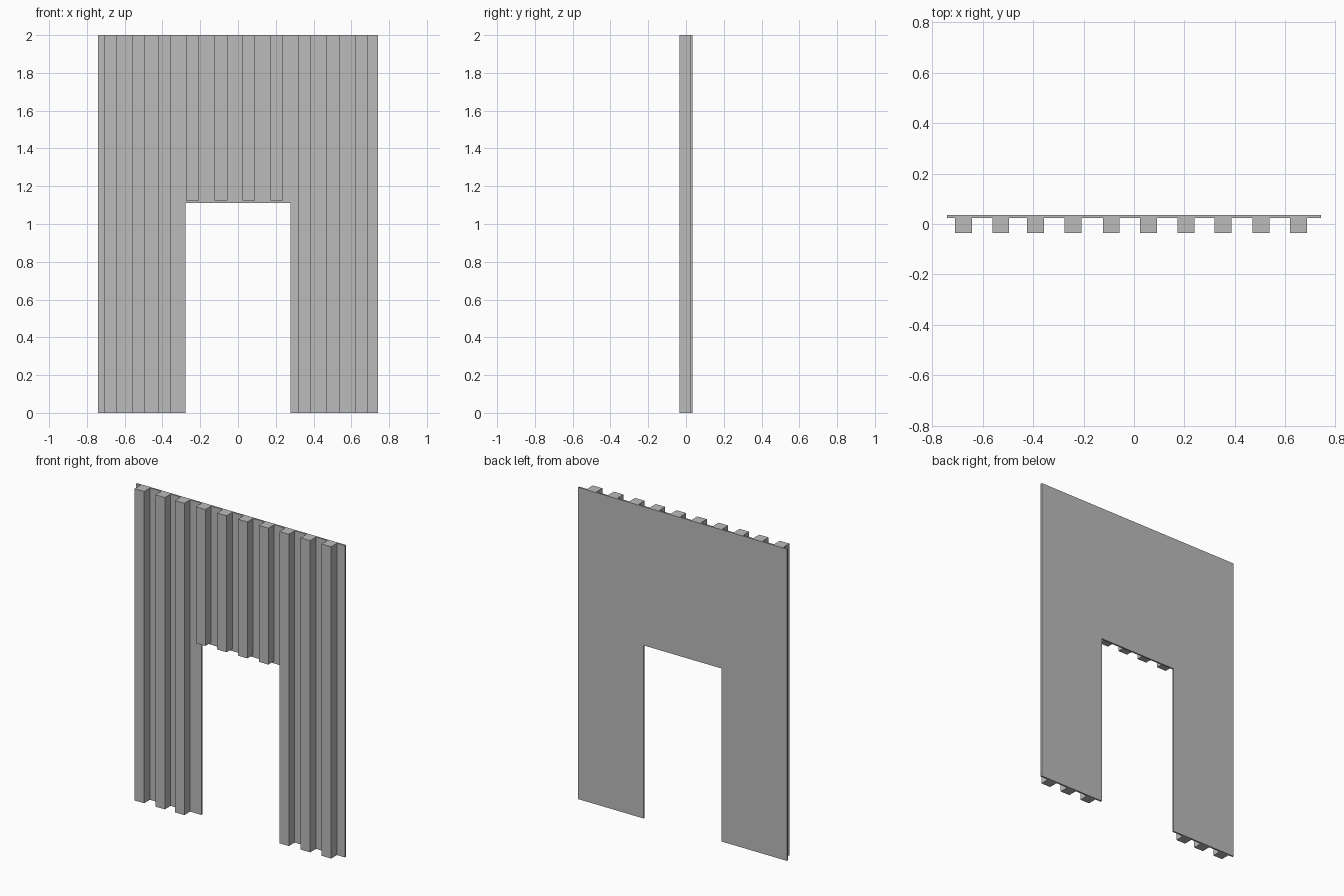
import bpy
import bmesh

cube = bpy.data.objects.get("Cube")
if cube:
    bpy.data.objects.remove(cube, do_unlink=True)

grey = bpy.data.materials.new("plain_grey")
grey.use_nodes = True
grey.diffuse_color = (0.5, 0.5, 0.5, 1)
grey.node_tree.nodes["Principled BSDF"].inputs["Base Color"].default_value = (0.5, 0.5, 0.5, 1)

HALF_WIDTH, HEIGHT = 0.741, 2.0
FRONT, SEAM, BACK = -0.035, 0.024, 0.035
DOOR_LEFT, DOOR_RIGHT, DOOR_TOP = 0.277, -0.277, 1.11
SLAT_WIDTH, SHORT_SLAT_BOTTOM = 0.067, 1.125


def prism(name, outline, y_front, y_back):
    """Extrude an outline of (x, z) points from front to back."""
    bm = bmesh.new()
    face = bm.faces.new([bm.verts.new((x, y_front, z)) for x, z in outline])
    moved = bmesh.ops.extrude_face_region(bm, geom=[face])["geom"]
    bmesh.ops.translate(bm, vec=(0, y_back - y_front, 0),
                        verts=[v for v in moved if isinstance(v, bmesh.types.BMVert)])
    bmesh.ops.recalc_face_normals(bm, faces=bm.faces)
    mesh = bpy.data.meshes.new(name)
    bm.to_mesh(mesh)
    bm.free()
    mesh.materials.append(grey)
    obj = bpy.data.objects.new(name, mesh)
    bpy.context.collection.objects.link(obj)
    return obj


# Thin backing panel with a doorway
prism("back_panel", [
    (-HALF_WIDTH, 0), (DOOR_RIGHT, 0), (DOOR_RIGHT, DOOR_TOP), (DOOR_LEFT, DOOR_TOP),
    (DOOR_LEFT, 0), (HALF_WIDTH, 0), (HALF_WIDTH, HEIGHT), (-HALF_WIDTH, HEIGHT),
], SEAM, BACK)

# Vertical slats on the front, shortened above the doorway
slat_centres = [-0.675, -0.528, -0.39, -0.241, -0.09, 0.057, 0.206, 0.352, 0.503, 0.652]
for i, x in enumerate(slat_centres, 1):
    over_door = DOOR_RIGHT < x < DOOR_LEFT
    bottom = SHORT_SLAT_BOTTOM if over_door else 0
    a, b = x - SLAT_WIDTH / 2, x + SLAT_WIDTH / 2
    prism(f"{'short' if over_door else 'long'}_slat_{i}",
          [(a, bottom), (b, bottom), (b, HEIGHT), (a, HEIGHT)], FRONT, SEAM)
